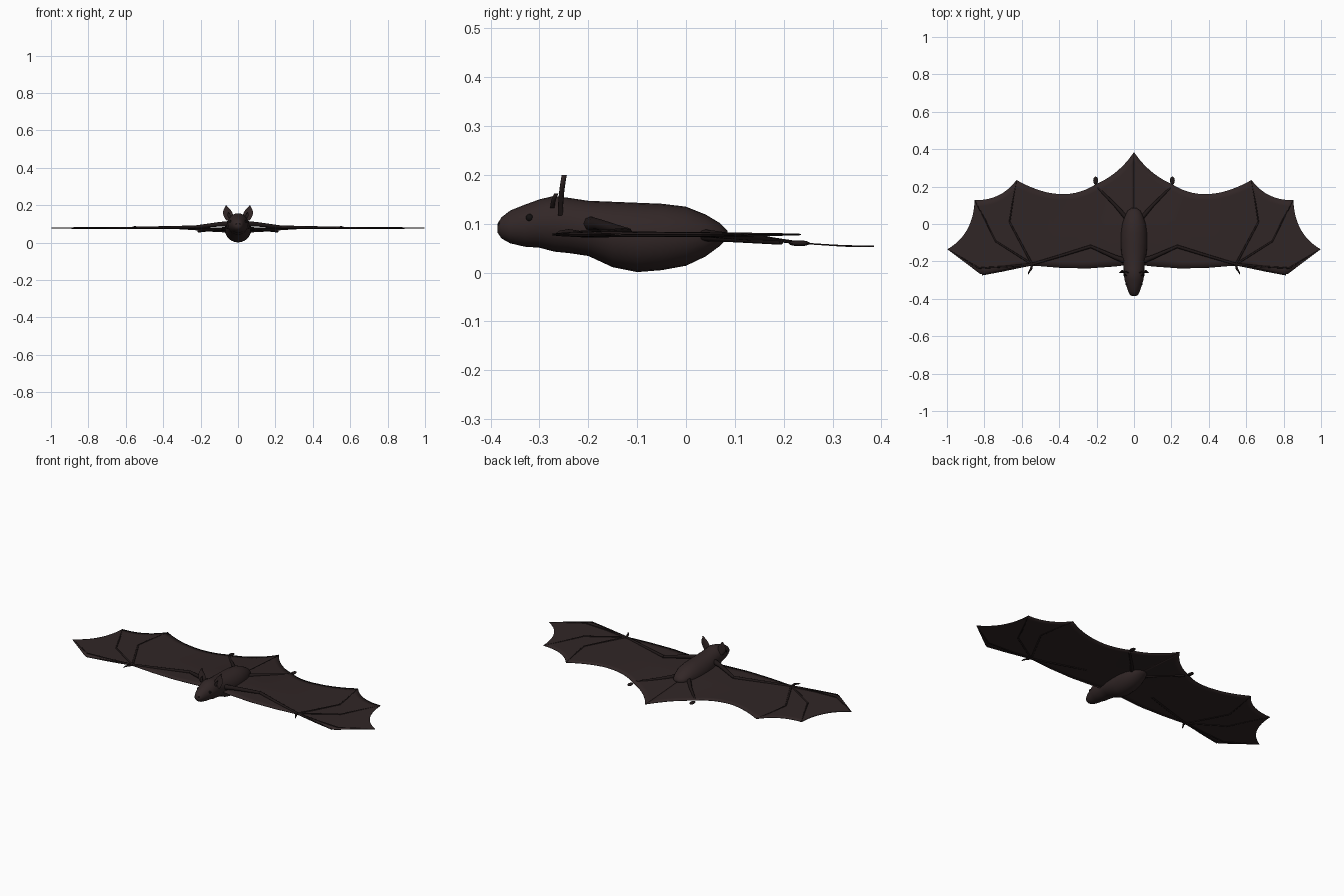
import bpy, bmesh, math
from mathutils import Vector

if "Cube" in bpy.data.objects:
    bpy.data.objects.remove(bpy.data.objects["Cube"])


def mat(name, c):
    m = bpy.data.materials.new(name)
    m.diffuse_color = (*c, 1)
    m.use_nodes = True
    m.node_tree.nodes["Principled BSDF"].inputs["Base Color"].default_value = m.diffuse_color
    return m


FUR = mat("dark brown fur", (0.032, 0.020, 0.020))
SKIN = mat("wing skin", (0.030, 0.019, 0.019))
BONE = mat("dark bone skin", (0.014, 0.009, 0.009))
BLACK = mat("black eye", (0.006, 0.005, 0.005))


def finish(bm, name, m, angle=50):
    bmesh.ops.remove_doubles(bm, verts=bm.verts, dist=0.0003)
    bmesh.ops.recalc_face_normals(bm, faces=bm.faces)
    me = bpy.data.meshes.new(name)
    bm.to_mesh(me)
    bm.free()
    me.materials.append(m)
    ob = bpy.data.objects.new(name, me)
    bpy.context.collection.objects.link(ob)
    bpy.context.view_layer.objects.active = ob
    ob.select_set(True)
    bpy.ops.object.shade_smooth_by_angle(angle=math.radians(angle))
    ob.select_set(False)
    return ob


def loft(bm, rings):
    """Skin a list of closed rings and cap both ends."""
    vs = [[bm.verts.new(p) for p in r] for r in rings]
    n = len(vs[0])
    for a, b in zip(vs, vs[1:]):
        for i in range(n):
            bm.faces.new((a[i], a[(i + 1) % n], b[(i + 1) % n], b[i]))
    bm.faces.new(vs[0])
    bm.faces.new(vs[-1])


def tube(name, pts, radii, m=BONE, n=8):
    """Tapered limb through a few joints."""
    pts = [Vector(p) for p in pts]
    rings = []
    for i, p in enumerate(pts):
        d = (pts[min(i + 1, len(pts) - 1)] - pts[max(i - 1, 0)]).normalized()
        u = d.cross(Vector((0, 0, 1))).normalized()
        w = u.cross(d)
        rings.append([p + radii[i] * (u * math.cos(t) + w * math.sin(t))
                      for t in (k * math.tau / n for k in range(n))])
    bm = bmesh.new()
    loft(bm, rings)
    return finish(bm, name, m)


def ball(name, c, r, m):
    bm = bmesh.new()
    bmesh.ops.create_uvsphere(bm, u_segments=12, v_segments=8, radius=1)
    for v in bm.verts:
        v.co = Vector(c) + Vector(a * b for a, b in zip(v.co, r))
    return finish(bm, name, m)


# Body and head: stations of y, bottom, top, half width
stations = [(-.386, .082, .100, .010), (-.378, .070, .113, .022), (-.36, .060, .127, .031),
            (-.33, .053, .139, .041), (-.30, .051, .150, .050), (-.27, .043, .157, .055),
            (-.24, .040, .153, .055), (-.20, .034, .147, .060), (-.15, .011, .145, .068),
            (-.10, .001, .143, .071), (-.05, .005, .141, .070), (0, .014, .135, .063),
            (.04, .033, .119, .050), (.07, .055, .101, .035), (.085, .071, .086, .014)]
bm = bmesh.new()
loft(bm, [[(w * math.cos(t), y, (lo + hi) / 2 + (hi - lo) / 2 * math.sin(t))
           for t in (k * math.tau / 24 for k in range(24))] for y, lo, hi, w in stations])
finish(bm, "body", FUR, 70)


# Wing membrane: scalloped trailing edge against a nearly straight leading edge
def bow(a, mid, b, n=10):
    """Curve from a to b passing through mid."""
    a, mid, b = Vector(a), Vector(mid), Vector(b)
    c = 2 * mid - (a + b) / 2
    return [(1 - t) ** 2 * a + 2 * t * (1 - t) * c + t * t * b for t in (i / n for i in range(n))]


TIP = (.998, -.135)
trail = (bow((0, .385), (.09, .283), (.205, .212)) + bow((.205, .212), (.40, .160), (.628, .235), 14)
         + bow((.628, .235), (.725, .153), (.852, .127)) + bow((.852, .127), (.892, -.03), TIP, 14)
         + [Vector(TIP)])
lead = [(0, -.215), (.1, -.227), (.25, -.238), (.4, -.234), (.545, -.222), (.812, -.275), TIP]


def lead_y(x):
    for (x0, y0), (x1, y1) in zip(lead, lead[1:]):
        if x <= x1:
            return y0 + (y1 - y0) * (x - x0) / (x1 - x0)
    return TIP[1]


def skin_z(x, y):
    """Flat wing, sagging towards the tail between the legs."""
    inner = max(0, 1 - abs(x) / .42)
    return .078 - .024 * min(1, max(0, y + .03) / .36) * min(1, inner * 1.5)


ROWS = 12
for s, side in ((1, "left"), (-1, "right")):
    bm = bmesh.new()
    cols = []
    for p in trail:
        y0 = lead_y(p.x)
        ys = [y0 + (p.y - y0) * j / ROWS for j in range(ROWS + 1)]
        cols.append([bm.verts.new((s * p.x, y, skin_z(p.x, y))) for y in ys])
    for a, b in zip(cols, cols[1:]):
        for j in range(ROWS):
            bm.faces.new((a[j], a[j + 1], b[j + 1], b[j]) if s < 0 else (a[j], b[j], b[j + 1], a[j + 1]))
    wing = finish(bm, side + "_wing_membrane", SKIN)
    sol = wing.modifiers.new("thickness", "SOLIDIFY")
    sol.thickness, sol.offset = .003, 0

    def P(*pts):
        return [(s * x, y, z) for x, y, z in pts]

    # Arm and finger bones
    wrist = (.545, -.215, .079)
    tube(side + "_upper_arm", P((.04, -.20, .100), (.10, -.178, .098), (.235, -.118, .083)), (.016, .012, .008))
    tube(side + "_forearm", P((.228, -.119, .083), (.38, -.166, .080), wrist), (.009, .008, .007))
    tube(side + "_finger_leading", P(wrist, (.70, -.25, .078), (.812, -.273, .078)), (.006, .004, .002))
    tube(side + "_finger_outer", P(wrist, (.69, -.228, .078), (.83, -.236, .078), (.995, -.135, .078)),
         (.006, .005, .005, .002))
    tube(side + "_finger_middle", P(wrist, (.74, -.092, .078), (.80, .03, .078), (.851, .125, .078)),
         (.006, .005, .004, .002))
    tube(side + "_finger_inner", P(wrist, (.665, .01, .078), (.65, .11, .078), (.628, .232, .078)),
         (.006, .005, .004, .002))
    tube(side + "_thumb", P(wrist, (.55, -.24, .083), (.562, -.258, .082), (.566, -.27, .077)),
         (.006, .006, .004, .001))

    # Legs and feet
    tube(side + "_leg", P((.03, .02, .078), (.10, .10, .071), (.195, .195, .063)), (.013, .009, .006))
    ball(side + "_foot", (s * .205, .232, .060), (.013, .022, .006), BONE)

    # Ears: thin cupped leaves with a small inner flap
    def leaf(name, m, y0, z0, h, width, thick, x0, lean):
        bm = bmesh.new()
        rings = []
        for i in range(11):
            t = i / 10
            w = width * max(.04, math.sin(math.pi * (.22 + .78 * t) ** 1.1))
            z = z0 + h * t
            xc = x0 + lean * t
            ring = []
            for k in range(12):
                a = k * math.tau / 12
                c = math.cos(a)
                ring.append((s * (xc + w * c), y0 + .008 * t * t - .006 * c * c + thick * math.sin(a), z))
            rings.append(ring)
        loft(bm, rings)
        finish(bm, name, m)

    leaf(side + "_ear", FUR, -.256, .117, .083, .026, .004, .046, .018)
    leaf(side + "_inner_ear_flap", BONE, -.272, .132, .030, .009, .003, .045, .006)

    # Face details
    ball(side + "_eye", (s * .038, -.320, .112), (.008, .008, .008), BLACK)
    ball(side + "_nostril", (s * .009, -.382, .099), (.004, .004, .004), BLACK)
